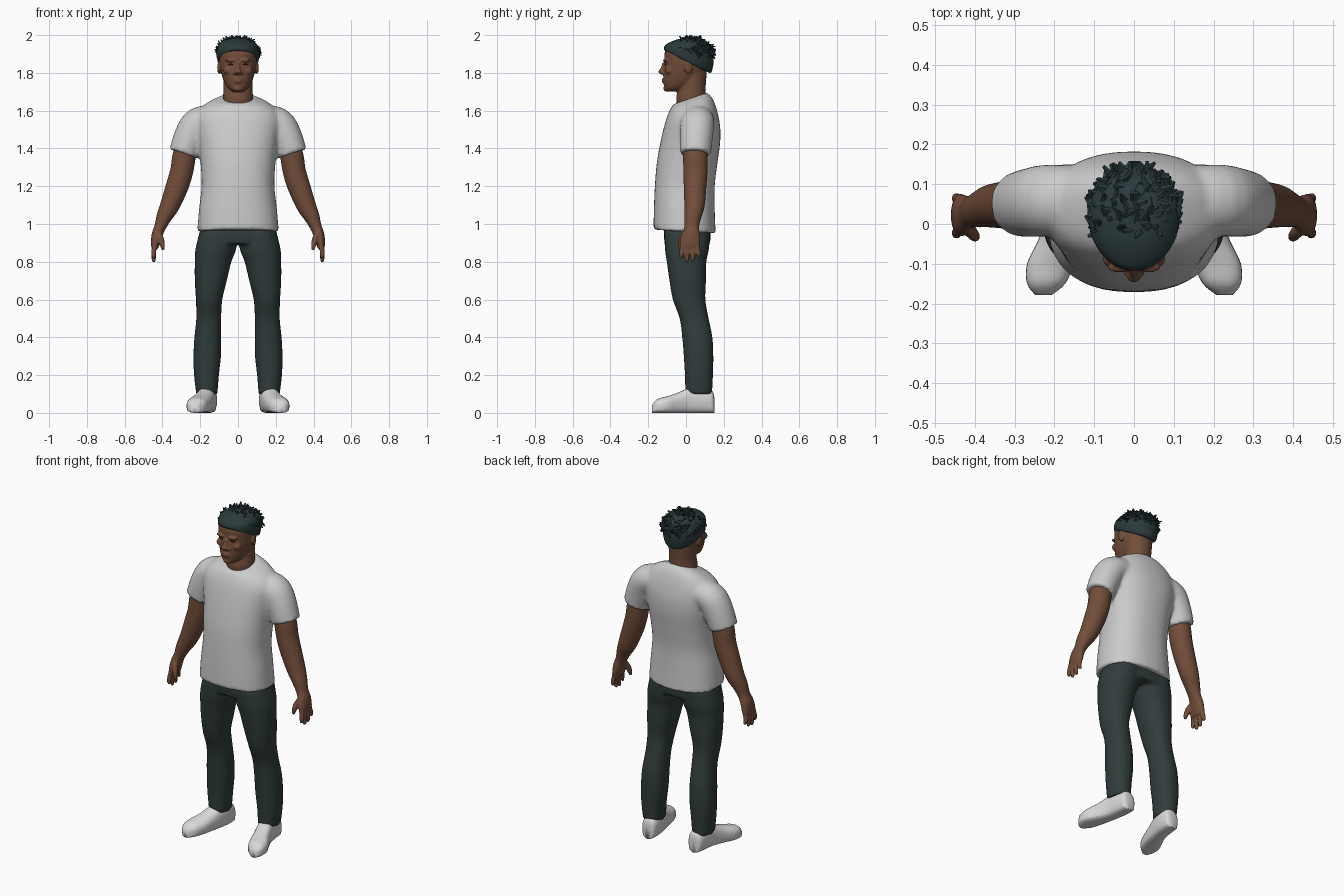
import bpy, bmesh, math, random
from mathutils import Vector, Matrix

if "Cube" in bpy.data.objects:
    bpy.data.objects.remove(bpy.data.objects["Cube"])

random.seed(4)
X, Y, Z = Vector((1, 0, 0)), Vector((0, 1, 0)), Vector((0, 0, 1))


def material(name, rgb):
    m = bpy.data.materials.new(name)
    m.diffuse_color = (*rgb, 1)
    m.use_nodes = True
    m.node_tree.nodes["Principled BSDF"].inputs["Base Color"].default_value = m.diffuse_color
    return m


SKIN = material("brown skin", (0.17, 0.075, 0.042))
SHIRT = material("light grey cotton", (0.60, 0.60, 0.60))
TROUSERS = material("dark slate cloth", (0.030, 0.046, 0.045))
HAIR = material("dark teal hair", (0.024, 0.043, 0.046))
SHOE = material("off white leather", (0.70, 0.70, 0.70))
EYE = material("dark brown eye", (0.05, 0.025, 0.016))


def smooth_rings(rings, steps=4):
    """Catmull-Rom interpolation between cross-sections."""
    out = []
    for i in range(len(rings) - 1):
        p0, p1 = rings[max(i - 1, 0)], rings[i]
        p2, p3 = rings[i + 1], rings[min(i + 2, len(rings) - 1)]
        for k in range(steps):
            t = k / steps
            out.append([0.5 * (2 * b + (c - a) * t + (2 * a - 5 * b + 4 * c - d) * t * t
                               + (3 * b - a - 3 * c + d) * t ** 3)
                        for a, b, c, d in zip(p0, p1, p2, p3)])
    return out + [list(rings[-1])]


def tube(bm, rings, axis=None, ref=Y, power=2.0, side=1, n=28):
    """Closed loft; ring = x, y, z, half width, half depth [, tilt]."""
    rings = smooth_rings(rings)
    pts = [Vector(r[:3]) for r in rings]
    loops = []
    for i, r in enumerate(rings):
        t = axis or (pts[min(i + 1, len(pts) - 1)] - pts[max(i - 1, 0)]).normalized()
        v = (ref - t * ref.dot(t)).normalized()
        u = v.cross(t)
        loop = []
        for k in range(n):
            a = 2 * math.pi * k / n
            c, s = math.cos(a), math.sin(a)
            c = math.copysign(abs(c) ** (2 / power), c) * r[3]
            s = math.copysign(abs(s) ** (2 / power), s) * r[4]
            p = pts[i] + u * c + v * s + t * (s * (r[5] if len(r) > 5 else 0))
            loop.append(bm.verts.new((p.x * side, p.y, p.z)))
        loops.append(loop)
    for a, b in zip(loops, loops[1:]):
        for k in range(n):
            bm.faces.new((a[k], a[(k + 1) % n], b[(k + 1) % n], b[k]))
    bm.faces.new(loops[0])
    bm.faces.new(loops[-1])


def upright(rows, x=None):
    """Rows of z, half width, front y, back y [, tilt] -> rings."""
    return [(0, (r[2] + r[3]) / 2, r[0], r[1], (r[3] - r[2]) / 2,
             r[4] if len(r) > 4 else 0) for r in rows]


def blob(bm, loc, size, rot=None):
    m = Matrix.Translation(loc) @ (rot or Matrix()) @ Matrix.Diagonal((*size, 1))
    bmesh.ops.create_uvsphere(bm, u_segments=16, v_segments=10, radius=1, matrix=m)


def finish(name, bm, mat, voxel=0, iterations=3, smooth=True):
    bmesh.ops.recalc_face_normals(bm, faces=bm.faces)
    for f in bm.faces:
        f.smooth = smooth
    me = bpy.data.meshes.new(name)
    bm.to_mesh(me)
    bm.free()
    me.materials.append(mat)
    ob = bpy.data.objects.new(name, me)
    bpy.context.collection.objects.link(ob)
    if voxel:  # fuse overlapping lofts into one soft surface
        r = ob.modifiers.new("fuse", 'REMESH')
        r.mode, r.voxel_size, r.use_smooth_shade = 'VOXEL', voxel, True
        s = ob.modifiers.new("soften", 'SMOOTH')
        s.factor, s.iterations = 0.5, iterations
    return ob


# T-shirt: torso plus two short sleeves
bm = bmesh.new()
tube(bm, upright([
    (0.96, .216, -.172, .157, -.06), (1.08, .206, -.170, .152, 0), (1.20, .193, -.165, .152, 0),
    (1.32, .198, -.155, .166, 0), (1.42, .210, -.138, .180, 0), (1.50, .222, -.120, .182, 0),
    (1.56, .225, -.103, .174, 0), (1.61, .200, -.088, .158, .1), (1.645, .152, -.075, .138, .22),
    (1.665, .092, -.066, .112, .34)]), axis=Z, power=2.3, n=40)
for s in (1, -1):
    tube(bm, [(.13, .06, 1.555, .075, .085), (.21, .06, 1.535, .083, .09),
              (.252, .055, 1.47, .084, .088), (.288, .05, 1.372, .079, .082)], side=s)
finish("t_shirt", bm, SHIRT, 0.011, 4)

# Trousers: hips plus two legs
bm = bmesh.new()
tube(bm, upright([(1.0, .19, -.115, .125), (.94, .208, -.118, .130), (.895, .215, -.112, .128)]),
     axis=Z, power=2.3)
for s in (1, -1):
    legs = [(.96, .105, .098, -.115, .128), (.87, .117, .108, -.112, .122),
            (.80, .132, .097, -.102, .108), (.70, .144, .085, -.088, .106),
            (.60, .153, .070, -.070, .103), (.50, .155, .066, -.034, .120),
            (.40, .160, .071, -.020, .140), (.30, .163, .073, -.012, .145),
            (.20, .167, .066, -.006, .143), (.10, .165, .056, -.004, .138)]
    tube(bm, [(x, (f + b) / 2, z, w, (b - f) / 2) for z, x, w, f, b in legs],
         axis=-Z, power=2.2, side=s)
finish("trousers", bm, TROUSERS, 0.010, 3)

# Shoes, toes turned outward, flat soles
for s, label in ((1, "left"), (-1, "right")):
    bm = bmesh.new()
    shoe = [(.155, .150, .022, .075), (.156, .137, .042, .110), (.160, .08, .049, .130),
            (.170, .02, .049, .127), (.188, -.04, .053, .100), (.210, -.10, .059, .080),
            (.221, -.15, .048, .066), (.228, -.179, .020, .036)]
    tube(bm, [(x, y, h / 2 + .004, w, h / 2 + .004) for x, y, w, h in shoe],
         axis=-Y, ref=Z, power=2.4, side=s)
    for v in bm.verts:
        v.co.z = max(v.co.z, 0.0)
        if v.co.z < .03:  # spread the sole edge
            v.co.z *= .6
    ob = finish(label + "_shoe", bm, SHOE)

# Arms and hands
for s, label in ((1, "left"), (-1, "right")):
    bm = bmesh.new()
    tube(bm, [(.262, .05, 1.45, .058, .060), (.285, .05, 1.36, .062, .065),
              (.298, .05, 1.28, .061, .064), (.322, .048, 1.20, .060, .060),
              (.360, .045, 1.10, .052, .054), (.390, .036, 1.04, .042, .045),
              (.412, .030, .985, .031, .039), (.428, .026, .945, .029, .048),
              (.437, .022, .90, .024, .054), (.440, .022, .872, .018, .049)], side=s)
    for y0, y1, tip in ((-.018, -.026, .818), (.008, .004, .798), (.034, .036, .802), (.058, .068, .825)):
        tube(bm, [(.438, y0, .895, .013, .013), (.446, (y0 + y1) / 2, .855, .013, .013),
                  (.446, y1, tip + .012, .011, .011), (.443, y1, tip, .006, .006)], side=s, n=12)
    tube(bm, [(.425, .0, .955, .016, .018), (.408, -.022, .92, .016, .016),
              (.400, -.032, .885, .013, .013), (.397, -.034, .862, .007, .007)], side=s, n=12)
    finish(label + "_arm", bm, SKIN, 0.005, 3)

# Head, neck and facial relief
bm = bmesh.new()
tube(bm, upright([(1.57, .075, -.04, .10), (1.66, .080, -.052, .106), (1.72, .076, -.042, .104),
                  (1.80, .078, -.03, .11)]), axis=Z)
tube(bm, upright([(1.702, .030, -.104, -.03), (1.722, .054, -.115, .02), (1.76, .076, -.120, .075),
                  (1.81, .091, -.119, .108), (1.86, .099, -.114, .122), (1.91, .099, -.113, .122),
                  (1.95, .082, -.085, .105), (1.975, .045, -.04, .06)]), axis=Z, power=2.2)
tube(bm, [(0, -.113, 1.855, .010, .012), (0, -.122, 1.825, .012, .013),
          (0, -.130, 1.805, .018, .018), (0, -.120, 1.792, .015, .012)], axis=-Z, n=14)  # nose
for z, w in ((1.765, .027), (1.752, .023)):  # lips
    blob(bm, (0, -.116, z), (w, .013, .007))
blob(bm, (0, -.103, 1.718), (.026, .017, .017))  # chin
for s in (1, -1):
    blob(bm, (s * .036, -.108, 1.866), (.033, .014, .009))   # brow ridge
    blob(bm, (s * .052, -.088, 1.812), (.027, .023, .022))   # cheek
    blob(bm, (s * .017, -.121, 1.799), (.010, .012, .008))   # nostril wing
    blob(bm, (s * .100, .012, 1.828), (.009, .022, .035), Matrix.Rotation(s * .25, 4, 'Z'))  # ear
finish("head", bm, SKIN, 0.005, 2)

# Eyes: narrow dark slits
bm = bmesh.new()
for s in (1, -1):
    blob(bm, (s * .038, -.108, 1.845), (.015, .004, .0035), Matrix.Rotation(s * .25, 4, 'Z'))
finish("eyes", bm, EYE)

# Hair: smooth cap, lower at the nape
bm = bmesh.new()
tube(bm, upright([
    (1.858, .101, -.112, .124, -.50), (1.868, .109, -.118, .136, -.48), (1.90, .115, -.112, .146, -.34),
    (1.93, .112, -.100, .143, -.2), (1.957, .095, -.075, .125, -.1), (1.976, .066, -.04, .095, -.04),
    (1.984, .02, .0, .05, 0)]), axis=Z)
finish("hair_cap", bm, HAIR)

# Hair: choppy swept-back locks
bm = bmesh.new()
count = 0
while count < 150:
    a, h = random.uniform(0, 2 * math.pi), random.uniform(-.15, 1)
    r = math.sqrt(1 - h * h)
    d = Vector((math.cos(a) * r, math.sin(a) * r, h))
    if d.y < -.45 or (d.y < .1 and h < .15):
        continue
    count += 1
    base = Vector((0, .028, 1.905)) + Vector((d.x * .108, d.y * .112, d.z * .076))
    jitter = Vector([random.uniform(-.6, .6) for _ in range(3)])
    lay = Vector((d.x * .3, .5, -.15)) + jitter
    way = (lay - d * lay.dot(d) + d * random.uniform(.15, .6)).normalized()
    m = (Matrix.Translation(base + way * .008) @ way.to_track_quat('Z', 'Y').to_matrix().to_4x4()
         @ Matrix.Diagonal((1, .65, 1, 1)))
    bmesh.ops.create_cone(bm, cap_ends=True, segments=5, radius1=.015, radius2=.004,
                          depth=random.uniform(.032, .05), matrix=m)
for v in bm.verts:
    v.co.z = min(v.co.z, 2.0)
    v.co.y = min(v.co.y, .158)
    v.co.x = max(-.125, min(.125, v.co.x))
finish("hair_locks", bm, HAIR, smooth=False)
